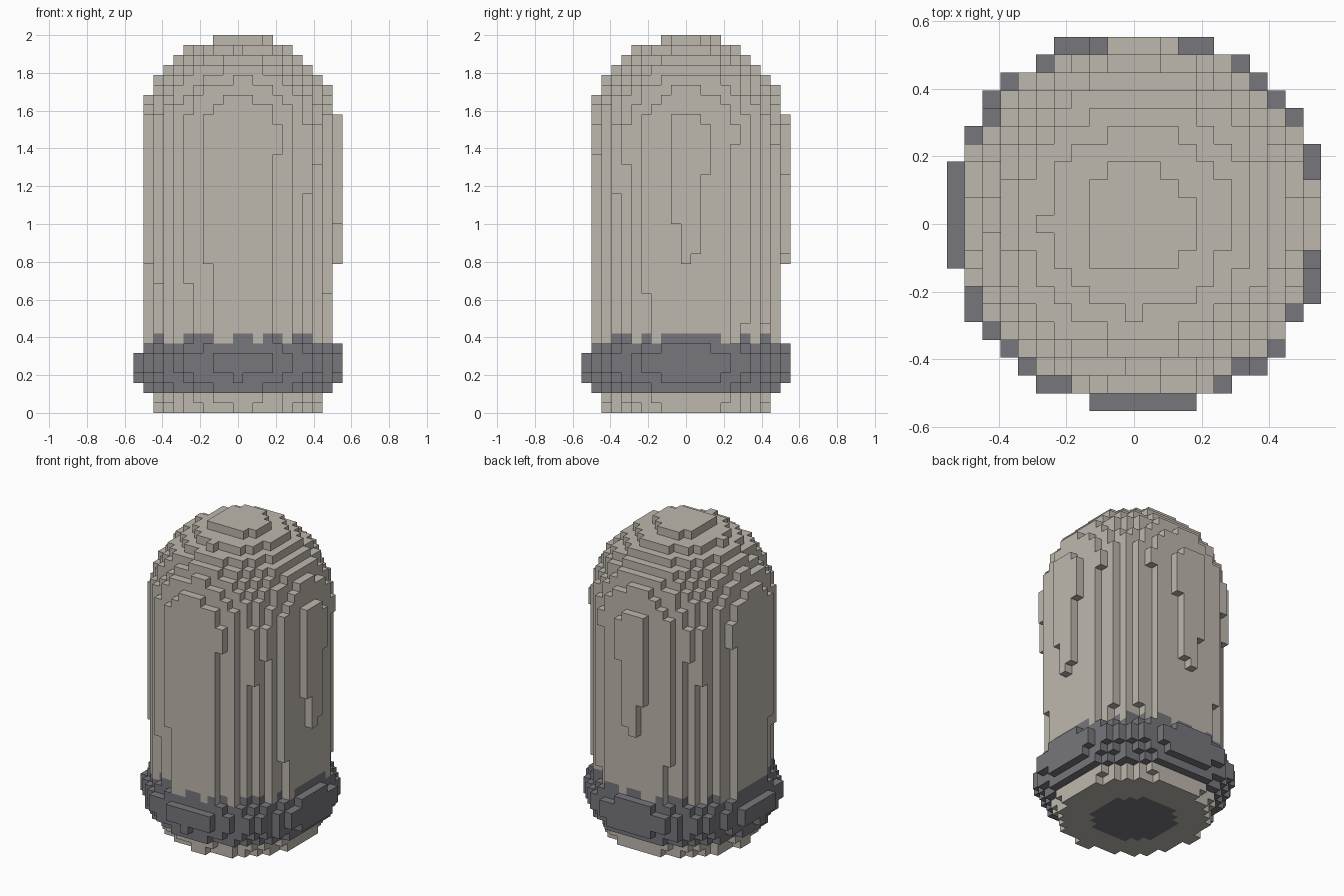
import bpy, bmesh
from math import sqrt, hypot
from mathutils import Vector

cube = bpy.data.objects.get("Cube")
if cube:
    bpy.data.objects.remove(cube, do_unlink=True)

# Block grid
SIZE = 1 / 19
WIDE, TALL = 21, 38
AXIS = 0.012  # slight offset of the round axis
FOOT_AND_COLLAR = [0.437, 0.455, 0.505, 0.539, 0.561, 0.561, 0.53]
# Columns where the collar colour climbs one block up the barrel
RAGGED_X = {2, 5, 6, 7, 10, 11, 13, 14, 16, 17}
RAGGED_Y = {3, 4, 6, 8, 9, 10, 11, 12, 13, 16, 18}


def make_material(name, colour):
    mat = bpy.data.materials.new(name)
    mat.use_nodes = True
    mat.diffuse_color = colour
    mat.node_tree.nodes["Principled BSDF"].inputs["Base Color"].default_value = colour
    return mat


MATERIALS = [make_material("warm_stone", (0.515, 0.479, 0.423, 1)),
             make_material("dark_metal", (0.185, 0.181, 0.203, 1))]


def radius(k):
    """Radius of a layer: foot and collar, then a tapered barrel under a dome."""
    if k < len(FOOT_AND_COLLAR):
        return FOOT_AND_COLLAR[k]
    z = (k + 0.5) * SIZE
    barrel = 0.5014 + 0.017 * z
    rise = max(0, z - 1.459) / 0.543
    return min(barrel, 0.5272 * sqrt(max(0, 1 - rise * rise)))


def centre(i):
    return (i + 0.5 - WIDE / 2) * SIZE


def filled(i, j, k):
    return 0 <= k < TALL and hypot(centre(i) - AXIS, centre(j) - AXIS) <= radius(k)


def colour_index(i, j, k, axis, sign):
    if 2 <= k <= 6:
        return 1
    if k == 7 and axis < 2:
        return int((i in RAGGED_X) if axis == 1 else (j in RAGGED_Y))
    # Dark round patch under the foot
    if k == 0 and axis == 2 and sign < 0:
        return int(hypot(centre(i), centre(j)) < 0.25)
    return 0


def build_part(name, layers):
    """Outer skin of the filled blocks in the given layers."""
    bm = bmesh.new()
    for k in layers:
        for i in range(WIDE):
            for j in range(WIDE):
                if not filled(i, j, k):
                    continue
                mid = Vector((centre(i), centre(j), (k + 0.5) * SIZE))
                for axis in range(3):
                    for sign in (-1, 1):
                        near = [i, j, k]
                        near[axis] += sign
                        if filled(*near):
                            continue
                        n, u, v = Vector(), Vector(), Vector()
                        n[axis] = sign * SIZE / 2
                        u[(axis + 1) % 3] = sign * SIZE / 2
                        v[(axis + 2) % 3] = SIZE / 2
                        corners = [mid + n + p for p in (-u - v, u - v, u + v, v - u)]
                        face = bm.faces.new([bm.verts.new(c) for c in corners])
                        face.material_index = colour_index(i, j, k, axis, sign)
    bmesh.ops.remove_doubles(bm, verts=bm.verts[:], dist=SIZE / 100)
    mesh = bpy.data.meshes.new(name)
    bm.to_mesh(mesh)
    bm.free()
    for mat in MATERIALS:
        mesh.materials.append(mat)
    obj = bpy.data.objects.new(name, mesh)
    bpy.context.collection.objects.link(obj)


build_part("foot", range(0, 2))
build_part("collar", range(2, 7))
build_part("domed_barrel", range(7, TALL))
